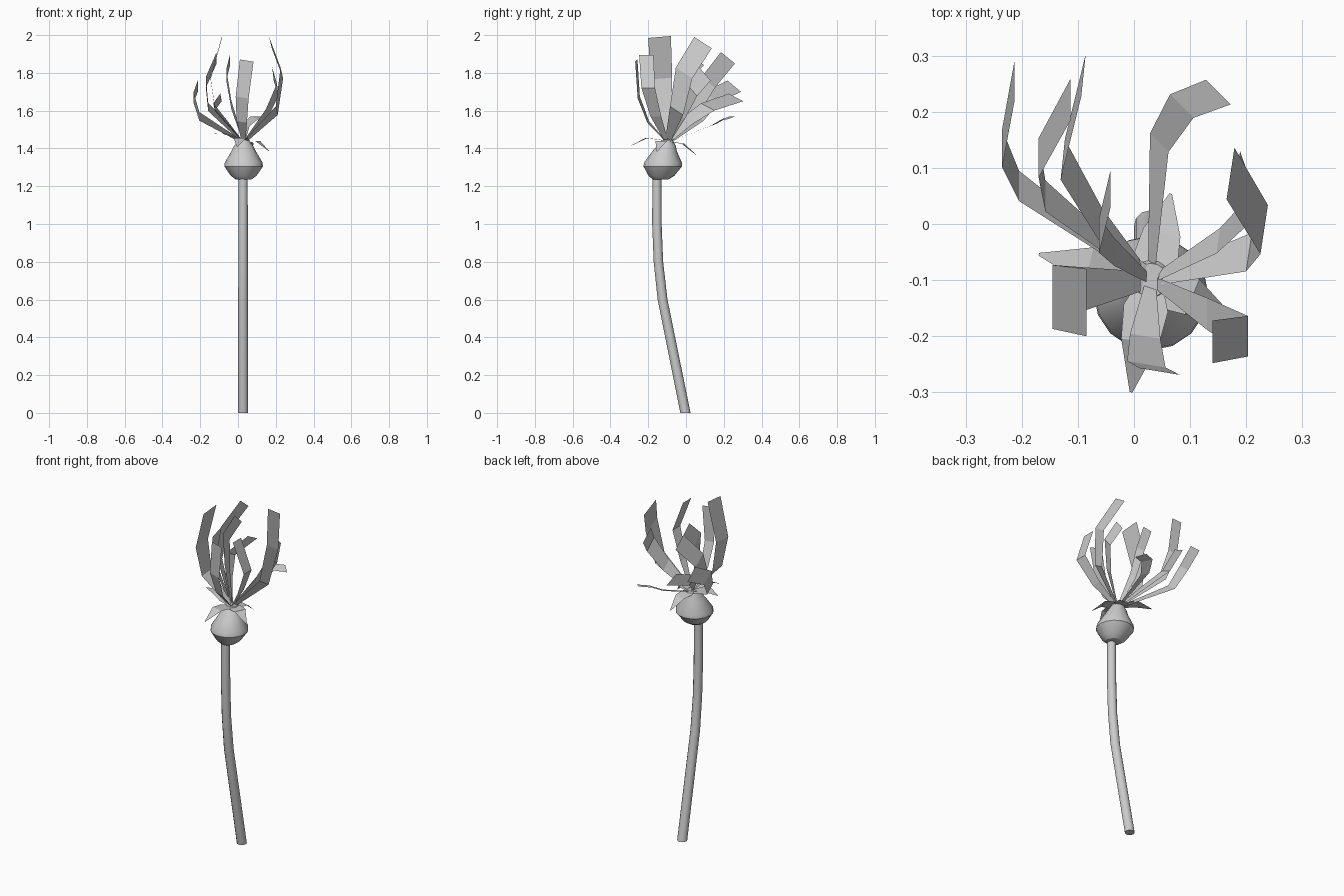
import bpy, bmesh, math
from mathutils import Vector


def make_object(name, bm, smooth=None):
    mesh = bpy.data.meshes.new(name)
    bm.normal_update()
    bm.to_mesh(mesh)
    bm.free()
    ob = bpy.data.objects.new(name, mesh)
    bpy.context.collection.objects.link(ob)
    if smooth:
        bpy.context.view_layer.objects.active = ob
        ob.select_set(True)
        bpy.ops.object.shade_smooth_by_angle(angle=math.radians(smooth))
        ob.select_set(False)
    return ob


def lathe(name, rings, sides, smooth):
    """Stack of horizontal rings (x, y, z, radius), capped at both ends."""
    bm = bmesh.new()
    loops = []
    for x, y, z, r in rings:
        loops.append([bm.verts.new((x + r * math.cos(2 * math.pi * i / sides),
                                    y + r * math.sin(2 * math.pi * i / sides), z))
                      for i in range(sides)])
    for a, b in zip(loops, loops[1:]):
        for i in range(sides):
            j = (i + 1) % sides
            bm.faces.new((a[i], a[j], b[j], b[i]))
    bm.faces.new(loops[0][::-1])
    bm.faces.new(loops[-1])
    return make_object(name, bm, smooth)


def ribbon(name, path, across, widths):
    """Thin flat strip along a path; across is the half-width vector."""
    bm = bmesh.new()
    w = Vector(across)
    rows = [(bm.verts.new(Vector(p) - w * k), bm.verts.new(Vector(p) + w * k))
            for p, k in zip(path, widths)]
    for (a, b), (c, d) in zip(rows, rows[1:]):
        bm.faces.new((a, b, d, c))
    return make_object(name, bm)


# Bent stem
lathe("stem", [(0.027, -0.003, 0, 0.027), (0.027, -0.124, 0.6, 0.026),
               (0.027, -0.146, 0.8, 0.025), (0.027, -0.154, 1.0, 0.025),
               (0.027, -0.154, 1.26, 0.024)], 12, 40)

# Seed bulb, leaning slightly back towards the petals
lathe("bulb", [(0.03, -0.135, 1.235, 0.04), (0.03, -0.13, 1.255, 0.068),
               (0.03, -0.123, 1.305, 0.102), (0.03, -0.122, 1.325, 0.1),
               (0.03, -0.113, 1.385, 0.065), (0.03, -0.105, 1.41, 0.052),
               (0.03, -0.1, 1.445, 0.03)], 16, 30)

# Four drooping sepals: angle, mid height, tip height, length
centre = Vector((0.03, -0.1, 0))
for i, (deg, zm, zt, length) in enumerate([(167, 1.48, 1.475, 0.205), (260, 1.455, 1.41, 0.203),
                                           (338, 1.44, 1.385, 0.145), (77, 1.425, 1.365, 0.158)]):
    a = math.radians(deg)
    d = Vector((math.cos(a), math.sin(a), 0))
    path = [centre + d * length * t + Vector((0, 0, z))
            for t, z in [(0.0, 1.44), (0.25, (1.44 + zm) / 2), (0.55, zm), (1, zt)]]
    ribbon(f"sepal_{i + 1}", path, (-d.y * 0.04, d.x * 0.04, 0), (0.5, 1, 0.85, 0.06))

# Curved petals: half-width vector at the tip, then three path points after the base
petals = [
    ((0, 0.036, -0.03), (-0.205, 0.068, 1.57), (-0.235, 0.135, 1.67), (-0.213, 0.255, 1.73)),
    ((0, 0.037, -0.03), (-0.158, 0.05, 1.62), (-0.17, 0.118, 1.75), (-0.113, 0.222, 1.88)),
    ((0.004, 0.038, -0.02), (-0.06, 0.0, 1.54), (-0.127, 0.115, 1.62), (-0.09, 0.265, 1.67)),
    ((0, 0.033, -0.03), (-0.035, -0.05, 1.63), (-0.062, -0.02, 1.79), (-0.042, 0.062, 1.87)),
    ((0.022, -0.022, -0.008), (0.045, 0.145, 1.525), (0.085, 0.21, 1.562), (0.15, 0.235, 1.56)),
    ((0.007, 0.046, -0.03), (0.205, -0.05, 1.6), (0.232, -0.01, 1.8), (0.172, 0.09, 1.96)),
    ((0, 0.038, 0.0), (0.13, -0.16, 1.57), (0.203, -0.2, 1.72), (0.14, -0.21, 1.895)),
    ((0, 0.06, 0.005), (-0.12, -0.12, 1.6), (-0.145, -0.13, 1.77), (-0.085, -0.14, 1.99)),
    ((0.036, -0.006, -0.006), (0.02, -0.2, 1.54), (0.022, -0.25, 1.67), (0.046, -0.263, 1.865)),
    ((0.004, 0.03, -0.035), (0.15, -0.03, 1.58), (0.21, 0.03, 1.71), (0.185, 0.1, 1.795)),
]
for i, (across, *points) in enumerate(petals):
    base = Vector((0.03, -0.1, 1.43))
    base += (Vector(points[0]) - base) * 0.12
    ribbon(f"petal_{i + 1}", [base] + points, across, (0.3, 0.75, 0.95, 1.0))
